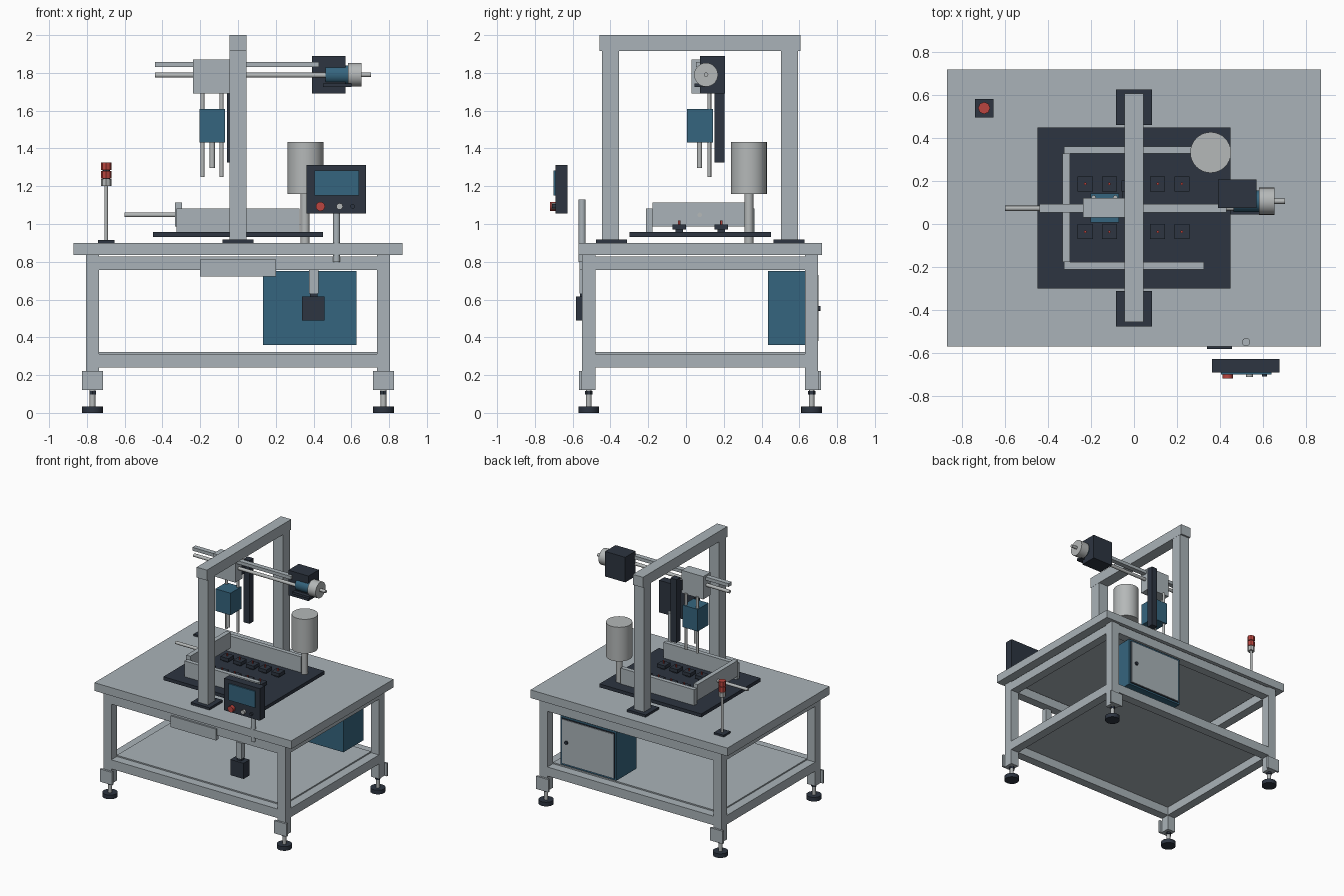
import bpy, bmesh, math
from mathutils import Matrix


def material(name, rgb):
    m = bpy.data.materials.new(name)
    m.diffuse_color = (*rgb, 1)
    return m


GREY = material("painted_grey", (0.40, 0.45, 0.48))
METAL = material("bare_metal", (0.46, 0.48, 0.48))
DARK = material("dark_slate", (0.026, 0.035, 0.052))
BLUE = material("steel_blue", (0.036, 0.13, 0.21))
RED = material("signal_red", (0.50, 0.06, 0.05))


def finish(name, bm, mat, smooth=False):
    me = bpy.data.meshes.new(name)
    bm.to_mesh(me)
    bm.free()
    me.materials.append(mat)
    ob = bpy.data.objects.new(name, me)
    bpy.context.collection.objects.link(ob)
    if smooth:
        bpy.ops.object.select_all(action='DESELECT')
        ob.select_set(True)
        bpy.context.view_layer.objects.active = ob
        bpy.ops.object.shade_smooth_by_angle(angle=math.radians(35))
    return ob


def box(name, x, y, z, mat):
    """Box from (min, max) pairs on each axis."""
    bm = bmesh.new()
    bmesh.ops.create_cube(bm, size=1)
    for v in bm.verts:
        for i, (a, b) in enumerate((x, y, z)):
            v.co[i] = a if v.co[i] < 0 else b
    return finish(name, bm, mat)


def rod(name, axis, span, centre, r, mat, n=24):
    """Cylinder along an axis; centre holds the other two coordinates in xyz order."""
    bm = bmesh.new()
    bmesh.ops.create_cone(bm, cap_ends=True, segments=n, radius1=r, radius2=r,
                          depth=span[1] - span[0])
    turn = {'x': Matrix.Rotation(math.pi / 2, 4, 'Y'),
            'y': Matrix.Rotation(math.pi / 2, 4, 'X'), 'z': Matrix()}[axis]
    c = list(centre)
    c.insert('xyz'.index(axis), sum(span) / 2)
    bmesh.ops.transform(bm, matrix=Matrix.Translation(c) @ turn, verts=bm.verts)
    return finish(name, bm, mat, n > 10)


# Table frame: legs, foot plates, levelling feet
YF, YB = (-0.55, -0.48), (0.63, 0.70)
for s in (-1, 1):
    xs = sorted((s * 0.735, s * 0.805))
    for ys, plate in ((YF, (-0.566, -0.55)), (YB, (0.70, 0.716))):
        cx, cy = s * 0.77, sum(ys) / 2
        box("table_leg", xs, ys, (0.12, 0.838), GREY)
        box("leg_plate", (cx - 0.055, cx + 0.055), plate, (0.12, 0.222), GREY)
        rod("foot_stem", 'z', (0.03, 0.12), (cx, cy), 0.015, METAL, 16)
        rod("foot_nut", 'z', (0.098, 0.115), (cx, cy), 0.02, DARK, 6)
        rod("foot_pad", 'z', (0, 0.033), (cx, cy), 0.055, DARK)

# Rails around the frame, shelf and table top
for z in ((0.24, 0.312), (0.757, 0.828)):
    for ys in (YF, YB):
        box("long_rail", (-0.735, 0.735), ys, z, GREY)
    for s in (-1, 1):
        box("short_rail", sorted((s * 0.735, s * 0.805)), (-0.48, 0.63), z, GREY)
box("shelf", (-0.735, 0.735), (-0.48, 0.63), (0.308, 0.322), GREY)
box("table_top", (-0.87, 0.87), (-0.57, 0.72), (0.835, 0.90), GREY)
box("front_tray", (-0.2, 0.2), (-0.564, -0.53), (0.722, 0.812), GREY)

# Control cabinet with rear door
box("cabinet", (0.132, 0.627), (0.435, 0.69), (0.36, 0.75), BLUE)
box("door_seal", (0.145, 0.614), (0.69, 0.696), (0.373, 0.737), DARK)
box("cabinet_door", (0.152, 0.607), (0.692, 0.701), (0.38, 0.73), GREY)
rod("door_knob", 'y', (0.70, 0.712), (0.565, 0.553), 0.014, DARK)

# Hanging switch box under the front edge
box("switch_box", (0.34, 0.457), (-0.582, -0.505), (0.49, 0.615), DARK)
box("switch_collar", (0.382, 0.42), (-0.56, -0.525), (0.615, 0.635), DARK)
box("switch_hanger", (0.377, 0.427), (-0.565, -0.52), (0.633, 0.76), GREY)

# Operator panel on its pole
rod("panel_pole", 'z', (0.80, 1.13), (0.522, -0.55), 0.019, GREY)
box("panel_case", (0.363, 0.677), (-0.692, -0.628), (1.056, 1.312), DARK)
box("panel_screen", (0.405, 0.64), (-0.701, -0.692), (1.152, 1.283), BLUE)
for x, r, tip, mat in ((0.436, 0.024, -0.72, RED), (0.538, 0.017, -0.712, METAL),
                       (0.607, 0.012, -0.71, DARK)):
    rod("panel_button", 'y', (tip, -0.69), (x, 1.093), r, mat)

# Gantry
for foot, post in (((-0.477, -0.312), (-0.444, -0.355)), ((0.462, 0.627), (0.504, 0.593))):
    box("gantry_foot", (-0.083, 0.083), foot, (0.90, 0.918), DARK)
    box("gantry_post", (-0.044, 0.044), post, (0.918, 1.92), GREY)
box("gantry_beam", (-0.045, 0.045), (-0.457, 0.607), (1.917, 2.0), GREY)

# Work bed with three guard walls
box("bed_plate", (-0.45, 0.45), (-0.30, 0.45), (0.93, 0.957), DARK)
box("front_wall", (-0.325, 0.325), (-0.212, -0.178), (0.957, 1.083), GREY)
box("back_wall", (-0.325, 0.325), (0.328, 0.362), (0.957, 1.083), GREY)
box("left_wall", (-0.333, -0.297), (-0.178, 0.328), (0.987, 1.114), GREY)
rod("pusher_rod", 'x', (-0.6, -0.296), (0.073, 1.048), 0.012, METAL)

# Two rows of work holders with red pins
for i in range(5):
    for cy in (-0.036, 0.187):
        cx = -0.227 + i * 0.1125
        box("holder_base", (cx - 0.02, cx + 0.02), (cy - 0.02, cy + 0.02), (0.957, 0.97), DARK)
        box("holder", (cx - 0.035, cx + 0.035), (cy - 0.035, cy + 0.035), (0.97, 0.997), DARK)
        rod("holder_pin", 'z', (0.997, 1.018), (cx, cy), 0.006, RED, 12)

# Supply tank
rod("tank_post", 'z', (0.90, 1.16), (0.355, 0.333), 0.024, METAL)
rod("tank", 'z', (1.16, 1.433), (0.357, 0.333), 0.095, METAL, 32)

# Signal beacon
box("beacon_base", (-0.741, -0.654), (0.497, 0.582), (0.90, 0.915), DARK)
rod("beacon_pole", 'z', (0.915, 1.2), (-0.698, 0.54), 0.01, METAL, 16)
rod("beacon_collar", 'z', (1.2, 1.238), (-0.698, 0.54), 0.027, METAL, 8)
for z in (1.242, 1.287):
    rod("beacon_lamp", 'z', (z, z + 0.039), (-0.698, 0.54), 0.028, RED, 8)
rod("beacon_core", 'z', (1.23, 1.3), (-0.698, 0.54), 0.02, DARK, 8)

# Cross slide: rail, screw and carriage
box("slide_rail", (-0.44, 0.43), (0.053, 0.092), (1.832, 1.858), GREY)
rod("slide_screw", 'x', (-0.44, 0.47), (0.075, 1.788), 0.013, METAL)
box("carriage", (-0.238, -0.045), (0.03, 0.122), (1.69, 1.872), GREY)
box("lift_column", (-0.058, -0.005), (0.152, 0.203), (1.325, 1.83), DARK)
box("column_bracket", (-0.056, -0.045), (0.11, 0.16), (1.72, 1.80), DARK)

# Slide motor with hand wheel
box("motor_housing", (0.392, 0.57), (0.075, 0.207), (1.69, 1.89), DARK)
rod("slide_motor", 'x', (0.463, 0.583), (0.106, 1.79), 0.05, BLUE)
box("motor_bracket", (0.45, 0.6), (0.045, 0.10), (1.725, 1.743), DARK)
rod("hand_wheel", 'x', (0.583, 0.655), (0.106, 1.79), 0.063, METAL, 28)
rod("motor_shaft", 'x', (0.65, 0.703), (0.106, 1.79), 0.012, METAL)

# Lifting head with guide rods and spindle
box("lift_head", (-0.203, -0.07), (0.006, 0.142), (1.432, 1.608), BLUE)
for x in (-0.188, -0.087):
    rod("guide_rod", 'z', (1.25, 1.70), (x, 0.124), 0.01, METAL, 16)
rod("spindle", 'z', (1.297, 1.44), (-0.136, 0.072), 0.014, METAL, 16)
